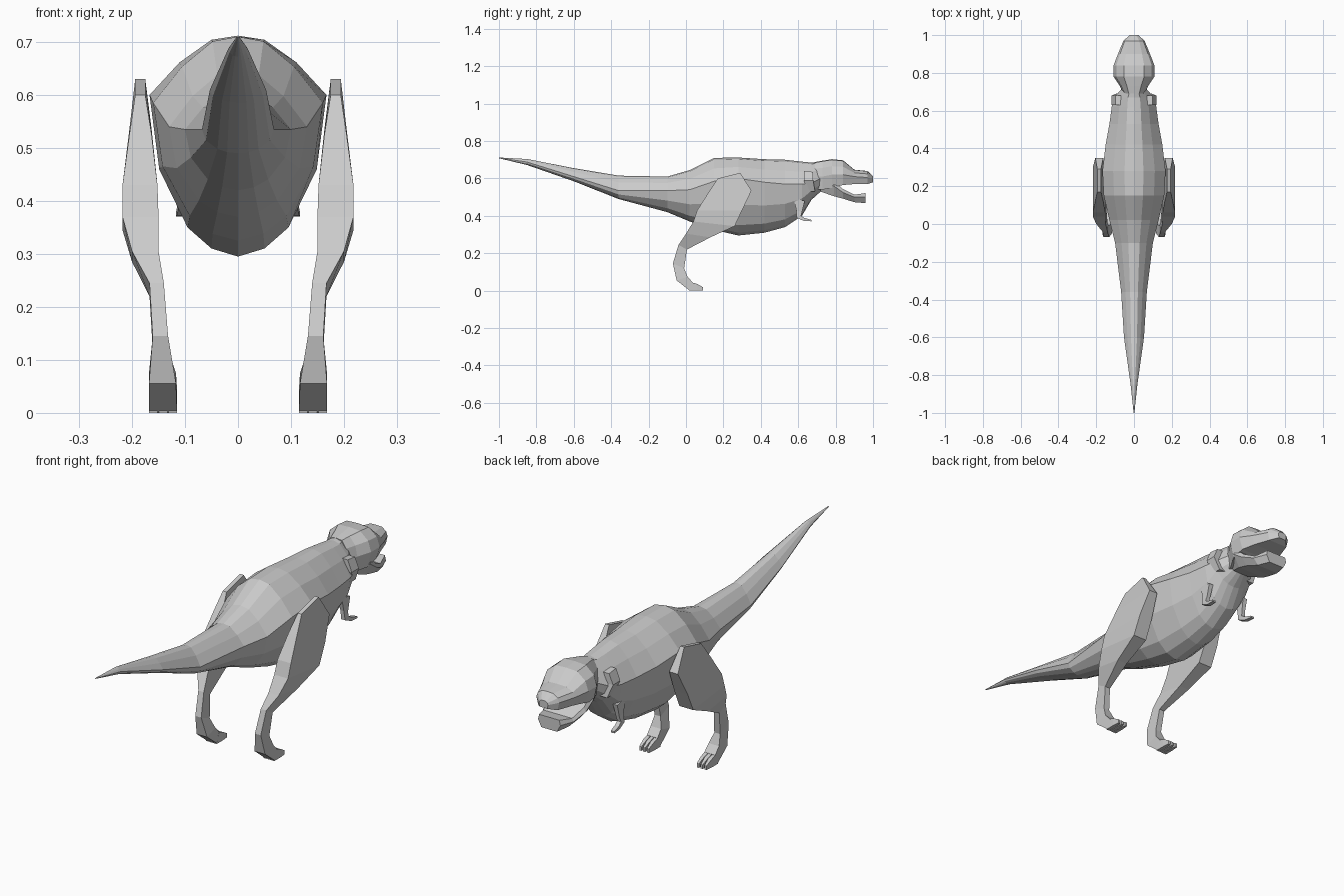
import bpy, bmesh

skin = bpy.data.materials.new("grey_skin")
skin.diffuse_color = (0.6, 0.6, 0.6, 1)


def loft(name, rings):
    """Skin a list of equal-length point rings and cap both ends."""
    bm = bmesh.new()
    loops = [[bm.verts.new(p) for p in ring] for ring in rings]
    n = len(loops[0])
    for a, b in zip(loops, loops[1:]):
        for i in range(n):
            j = (i + 1) % n
            bm.faces.new((a[i], a[j], b[j], b[i]))
    bm.faces.new(loops[0])
    bm.faces.new(loops[-1])
    bmesh.ops.recalc_face_normals(bm, faces=bm.faces)
    mesh = bpy.data.meshes.new(name)
    bm.to_mesh(mesh)
    bm.free()
    mesh.materials.append(skin)
    obj = bpy.data.objects.new(name, mesh)
    bpy.context.collection.objects.link(obj)
    return obj


def section(profile, y, bottom, top, half_width, mid):
    """Symmetric ring: profile height runs from -1 (bottom) through 0 (mid) to 1 (top)."""
    half = [(x * half_width, mid + h * ((top - mid) if h > 0 else (mid - bottom)))
            for x, h in profile]
    other = [(-x, z) for x, z in reversed(half) if x > 0]
    return [(x, y, z) for x, z in half + other]


def limb(name, side, rungs):
    """Four-sided limb; each rung: rear y, z, front y, z, inner x, outer x."""
    rings = [[(side * xi, ry, rz), (side * xo, ry, rz),
              (side * xo, fy, fz), (side * xi, fy, fz)]
             for ry, rz, fy, fz, xi, xo in rungs]
    return loft(name, rings)


# Body and tail: y, bottom, top, half width, height of widest point
body_profile = [(0, 1), (.3, .93), (.66, .55), (1, 0), (.89, -.46),
                (.57, -.82), (.3, -.95), (0, -1)]
body = [(-1, .708, .712, .002, .71), (-.85, .672, .704, .018, .688),
        (-.6, .585, .655, .053, .61), (-.36, .49, .615, .068, .535),
        (-.1, .42, .61, .10, .535), (.02, .37, .645, .13, .54),
        (.15, .325, .71, .16, .585), (.28, .295, .712, .167, .6),
        (.42, .31, .703, .15, .58), (.53, .34, .70, .13, .57),
        (.62, .40, .69, .118, .57), (.67, .485, .685, .105, .575),
        (.72, .53, .69, .062, .60)]
loft("body_and_tail", [section(body_profile, *s) for s in body])

# Upper head and snout
head_profile = [(0, 1), (.5, .96), (.87, .55), (1, 0), (.85, -1), (0, -1)]
head = [(.69, .54, .688, .055, .61), (.73, .54, .695, .075, .61),
        (.78, .55, .703, .108, .62), (.84, .565, .697, .108, .62),
        (.90, .57, .647, .085, .61), (.97, .57, .64, .056, .605),
        (1.0, .58, .612, .022, .597)]
loft("head", [section(head_profile, *s) for s in head])

# Open lower jaw
jaw_profile = [(0, 1), (.9, 1), (1, 0), (.7, -1), (0, -1)]
jaw = [(.72, .53, .60, .06, .57), (.79, .505, .59, .098, .56),
       (.84, .492, .543, .096, .525), (.90, .473, .513, .078, .50),
       (.96, .468, .522, .055, .50)]
loft("lower_jaw", [section(jaw_profile, *s) for s in jaw])

# Thigh, shin and foot
leg = [(.17, .60, .29, .63, .175, .194), (.12, .525, .35, .535, .163, .205),
       (.06, .43, .30, .43, .152, .218), (.04, .37, .26, .345, .15, .218),
       (0, .305, .13, .285, .15, .20), (-.04, .245, .005, .22, .14, .167),
       (-.07, .145, -.01, .12, .132, .161), (-.05, .055, .008, .075, .117, .168),
       (.02, 0, .035, .045, .115, .168)]
# Upper arm, forearm and hand
arm = [(.575, .495, .635, .48, .085, .107), (.59, .43, .62, .42, .09, .107),
       (.592, .39, .615, .40, .093, .112), (.63, .373, .635, .388, .095, .115),
       (.67, .371, .67, .379, .10, .117)]
# Loose skin flap behind the cheek
flap = [(.63, .64, .68, .635, .07, .098), (.63, .59, .68, .59, .09, .118),
        (.65, .53, .69, .53, .06, .095)]

for side, word in ((1, "right"), (-1, "left")):
    limb(word + "_leg", side, leg)
    limb(word + "_arm", side, arm)
    limb(word + "_neck_flap", side, flap)
    # Three short toes
    for i in range(3):
        x = .115 + i * .0185
        limb(f"{word}_toe_{i + 1}", side,
             [(.015, .0, .03, .045, x, x + .016),
              (.06, 0, .06, .036, x, x + .016),
              (.092, 0, .092, .018, x + .003, x + .013)])
